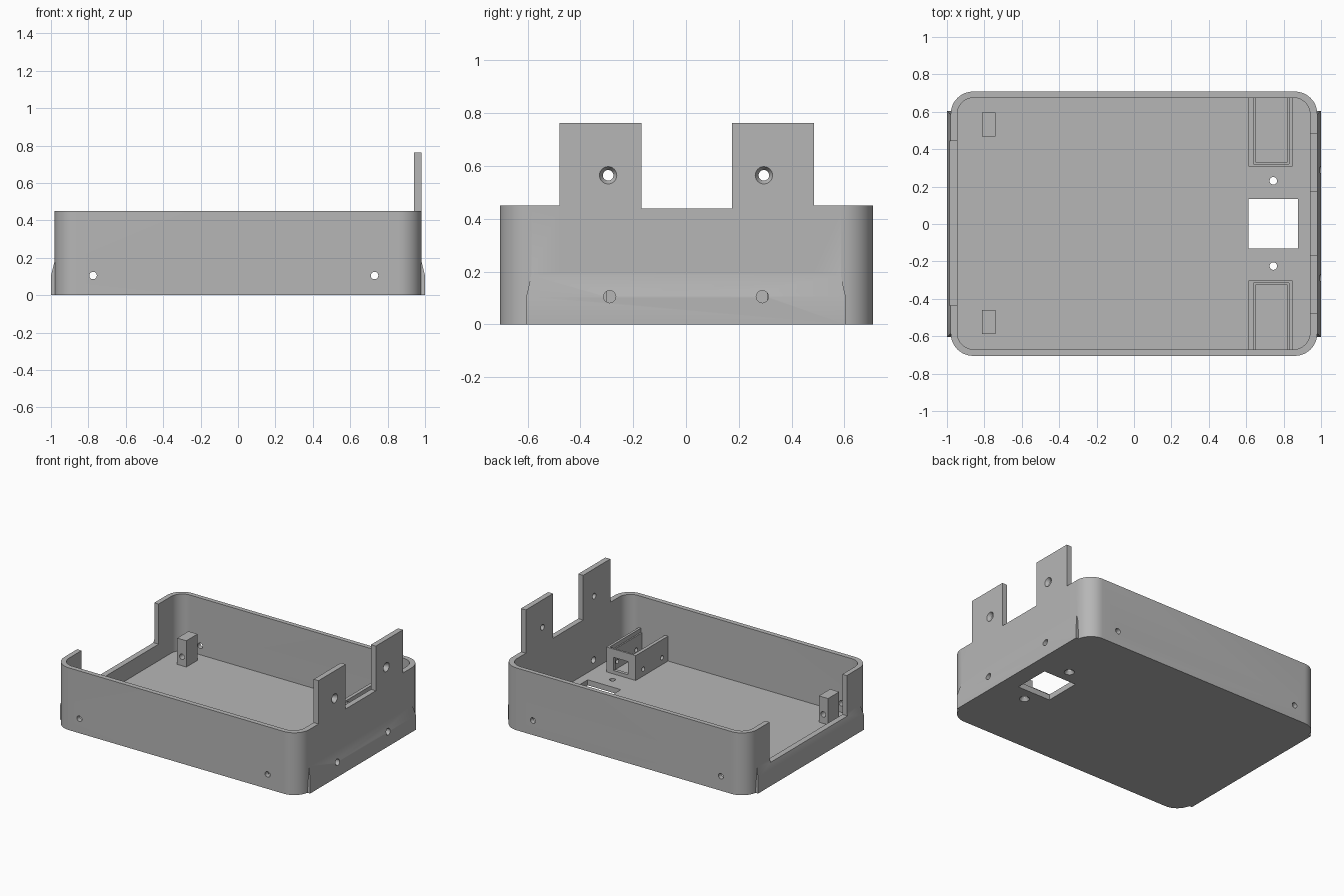
import bpy, bmesh, math
from mathutils import Vector, Matrix

cube = bpy.data.objects.get("Cube")
if cube:
    bpy.data.objects.remove(cube, do_unlink=True)

GREY = (0.47, 0.47, 0.47, 1)
mat = bpy.data.materials.new("plain grey")
mat.use_nodes = True
mat.diffuse_color = GREY
mat.node_tree.nodes["Principled BSDF"].inputs["Base Color"].default_value = GREY

HEIGHT, FLOOR, MID_Y = 0.45, 0.04, 0.003


def finish(name, bm):
    bmesh.ops.recalc_face_normals(bm, faces=bm.faces)
    mesh = bpy.data.meshes.new(name)
    bm.to_mesh(mesh)
    bm.free()
    mesh.materials.append(mat)
    ob = bpy.data.objects.new(name, mesh)
    bpy.context.collection.objects.link(ob)
    return ob


def box(name, x, y, z):
    bm = bmesh.new()
    bmesh.ops.create_cube(bm, size=1)
    for v in bm.verts:
        v.co = [lo + (c + 0.5) * (hi - lo) for c, (lo, hi) in zip(v.co, (x, y, z))]
    return finish(name, bm)


def rod(centre, axis, length, r1, r2=None):
    """Round cutter along an axis; r2 is the radius at the far end."""
    bm = bmesh.new()
    turn = Vector(axis).to_track_quat('Z', 'Y').to_matrix().to_4x4()
    bmesh.ops.create_cone(bm, cap_ends=True, segments=32, radius1=r1,
                          radius2=r1 if r2 is None else r2, depth=length,
                          matrix=Matrix.Translation(centre) @ turn)
    return finish("hole_cutter", bm)


def prism(name, points, direction):
    bm = bmesh.new()
    face = bm.faces.new([bm.verts.new(p) for p in points])
    made = bmesh.ops.extrude_face_region(bm, geom=[face])["geom"]
    bmesh.ops.translate(bm, vec=direction,
                        verts=[g for g in made if isinstance(g, bmesh.types.BMVert)])
    return finish(name, bm)


def rounded_block(name, x, y, z, r):
    pts = []
    corners = ((x[1], y[1], -1, -1), (x[0], y[1], 1, -1),
               (x[0], y[0], 1, 1), (x[1], y[0], -1, 1))
    for q, (cx, cy, sx, sy) in enumerate(corners):
        for i in range(13):
            a = math.pi / 2 * (q + i / 12)
            pts.append((cx + sx * r + r * math.cos(a), cy + sy * r + r * math.sin(a), z[0]))
    return prism(name, pts, (0, 0, z[1] - z[0]))


def combine(ob, other, operation='DIFFERENCE'):
    mod = ob.modifiers.new(operation.lower(), 'BOOLEAN')
    mod.operation = operation
    mod.solver = 'EXACT'
    mod.object = other
    bpy.context.view_layer.objects.active = ob
    bpy.ops.object.modifier_apply(modifier=mod.name)
    bpy.data.objects.remove(other, do_unlink=True)


def span(side, near, far):
    """Range in y, mirrored about the middle."""
    a, b = MID_Y + side * near, MID_Y + side * far
    return min(a, b), max(a, b)


# Tray shell
tray = rounded_block("tray", (-0.98, 0.98), (-0.705, 0.708), (0, HEIGHT), 0.12)

# Thickened lower ends
for s in (-1, 1):
    profile = [(0.95, 0), (1, 0), (1, 0.105), (0.98, 0.185), (0.95, 0.185)]
    bulge = prism("end_bulge", [(s * x, -0.605, z) for x, z in profile], (0, 1.21, 0))
    for v in bulge.data.vertices:
        if v.co.z > 0.15:
            v.co.y *= 0.97
    combine(tray, bulge, 'UNION')

# Upright tabs on the right wall
for s in (-1, 1):
    tab = box("tab", (0.941, 0.98), span(s, 0.172, 0.482), (0.2, 0.763))
    combine(tray, tab, 'UNION')

# Hollow interior
combine(tray, rounded_block("hollow", (-0.945, 0.941), (-0.67, 0.675), (FLOOR, 1), 0.088))

# Open left wall, notch between tabs and floor window
combine(tray, box("opening", (-1.1, -0.9), (-0.437, 0.443), (0.16, 1)))
combine(tray, box("notch", (0.9, 1.1), span(1, -0.172, 0.172), (0.44, 1)))
combine(tray, box("window", (0.613, 0.877), (-0.13, 0.135), (-0.1, 0.1)))

# Screw holes in the tabs, right wall, floor, front and back
for s in (-1, 1):
    combine(tray, rod((0.96, s * 0.295, 0.565), (1, 0, 0), 0.2, 0.02))
    combine(tray, rod((0.97, s * 0.295, 0.565), (1, 0, 0), 0.024, 0.02, 0.034))
    combine(tray, rod((0.96, s * 0.289, 0.105), (1, 0, 0), 0.2, 0.023))
    y = MID_Y + s * 0.228
    combine(tray, rod((0.745, y, 0.02), (0, 0, 1), 0.2, 0.02))
    combine(tray, rod((0.745, y, 0.009), (0, 0, 1), 0.022, 0.035, 0.02))
for x in (-0.775, 0.73):
    combine(tray, rod((x, 0, 0.105), (0, 1, 0), 3, 0.02))

parts = [tray]
for s, side in ((-1, "front"), (1, "back")):
    # Drilled post
    post = box(side + "_post", (-0.813, -0.74), span(s, 0.464, 0.592), (FLOOR - 0.01, 0.23))
    combine(post, rod((-0.775, s * 0.53, 0.105), (0, 1, 0), 0.5, 0.02))
    parts.append(post)

    # Open-topped holder with a stepped rim
    holder = box(side + "_holder", (0.613, 0.848), span(s, 0.304, 0.68), (FLOOR - 0.01, 0.22))
    combine(holder, box("rim", (0.638, 0.83), span(s, 0.318, 0.8), (0.19, 0.4)))
    combine(holder, box("cavity", (0.65, 0.82), span(s, 0.328, 0.8), (0, 0.4)))
    combine(holder, box("port", (0.675, 0.79), span(s, 0.2, 0.4), (0.065, 0.16)))
    for y in (0.39, 0.605):
        combine(holder, rod((0.73, MID_Y + s * y, 0.09), (1, 0, 0), 0.5, 0.016))
    parts.append(holder)

# Smooth the rounded walls, keep edges crisp
bpy.ops.object.select_all(action='DESELECT')
for ob in parts:
    ob.select_set(True)
bpy.context.view_layer.objects.active = tray
bpy.ops.object.shade_smooth_by_angle(angle=math.radians(30))
